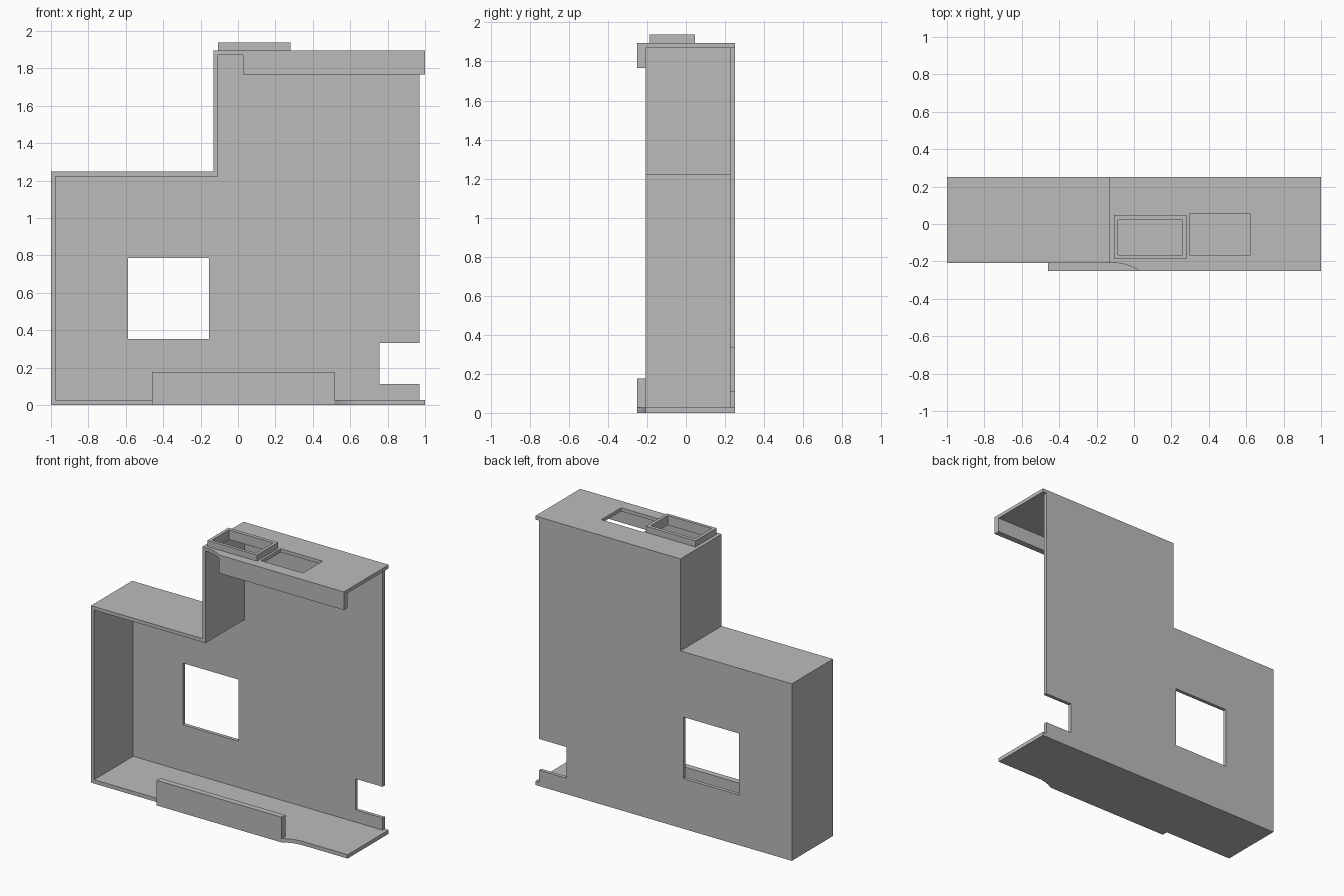
import bpy, bmesh, math
from mathutils import Vector

cube = bpy.data.objects.get("Cube")
if cube:
    bpy.data.objects.remove(cube, do_unlink=True)

grey = bpy.data.materials.new("plain grey")
grey.use_nodes = True
grey.diffuse_color = (0.5, 0.5, 0.5, 1)
grey.node_tree.nodes["Principled BSDF"].inputs["Base Color"].default_value = (0.5, 0.5, 0.5, 1)


def rect(x0, x1, b0, b1):
    return [(x0, b0), (x1, b0), (x1, b1), (x0, b1)]


def plate(name, axis, lo, hi, outline, holes=()):
    """Outline with holes, filled and extruded from lo to hi along y or z."""
    bm = bmesh.new()
    edges = []
    for loop in (outline, *holes):
        vs = [bm.verts.new((a, lo, b) if axis == "y" else (a, b, lo)) for a, b in loop]
        edges += [bm.edges.new((v, vs[i - 1])) for i, v in enumerate(vs)]
    normal = Vector((0, 1, 0)) if axis == "y" else Vector((0, 0, 1))
    bmesh.ops.triangle_fill(bm, use_beauty=True, edges=edges, normal=normal)
    grown = bmesh.ops.extrude_face_region(bm, geom=bm.faces[:])["geom"]
    moved = [g for g in grown if isinstance(g, bmesh.types.BMVert)]
    bmesh.ops.translate(bm, verts=moved, vec=normal * (hi - lo))
    bmesh.ops.recalc_face_normals(bm, faces=bm.faces[:])
    mesh = bpy.data.meshes.new(name)
    bm.to_mesh(mesh)
    bm.free()
    mesh.materials.append(grey)
    obj = bpy.data.objects.new(name, mesh)
    bpy.context.collection.objects.link(obj)
    bpy.ops.object.select_all(action="DESELECT")
    obj.select_set(True)
    bpy.context.view_layer.objects.active = obj
    bpy.ops.object.shade_smooth_by_angle(angle=math.radians(30))
    return obj


# Shared dimensions
FRONT, EDGE, INNER, BACK = -0.25, -0.208, 0.225, 0.25
FLOOR, SHELF, CEIL, TOP = 0.027, 1.247, 1.87, 1.895
STEP, PANEL, END = -0.132, 0.97, 1.0
WALL = 0.025


def flare(x, direction, run=0.14, steps=10):
    """Arc leaving the plate edge at x and reaching the front face."""
    rise = EDGE - FRONT
    radius = (run * run + rise * rise) / (2 * rise)
    full = math.asin(run / radius)
    angles = [full * i / steps for i in range(steps + 1)]
    return [(x + direction * radius * math.sin(t), EDGE - radius * (1 - math.cos(t))) for t in angles]


# Back panel with window and side notch
plate("back_panel", "y", INNER, BACK,
      [(-1, 0), (END, 0), (END, FLOOR), (PANEL, FLOOR), (PANEL, 0.112), (0.757, 0.112),
       (0.757, 0.332), (PANEL, 0.332), (PANEL, CEIL), (END, CEIL), (END, TOP),
       (STEP, TOP), (STEP, SHELF), (-1, SHELF)],
      [rect(-0.587, -0.154, 0.353, 0.787)])

# Stepped side wall, shelf and riser in one bent strip
plate("stepped_wall", "y", EDGE, INNER,
      [(-1, FLOOR), (-1, SHELF), (STEP, SHELF), (STEP, CEIL), (STEP + WALL, CEIL),
       (STEP + WALL, SHELF - WALL), (-1 + WALL, SHELF - WALL), (-1 + WALL, FLOOR)])

# Floor with forward tab that flares back on one side
tab_left, tab_right = -0.459, 0.515
plate("floor_plate", "z", 0, FLOOR,
      [(-1, INNER), (-1, EDGE), (tab_left, EDGE), (tab_left, FRONT)]
      + flare(tab_right + 0.14, -1)[::-1] + [(END, EDGE), (END, INNER)])
plate("floor_front_lip", "y", FRONT, EDGE, rect(tab_left, tab_right, FLOOR, 0.177))

# Roof with two openings and a hanging front lip
lip_start = 0.028
collar_hole = rect(-0.085, 0.258, -0.166, 0.022)
plate("roof_plate", "z", CEIL, TOP,
      [(STEP, INNER), (STEP, EDGE)] + flare(lip_start - 0.14, 1)
      + [(END, FRONT), (END, INNER)],
      [collar_hole, rect(0.296, 0.622, -0.166, 0.053)])
plate("roof_front_lip", "y", FRONT, EDGE, rect(lip_start, END, 1.767, CEIL))

# Raised collar around the first opening
plate("roof_collar", "z", TOP, 1.938, rect(-0.107, 0.28, -0.188, 0.047), [collar_hole])
